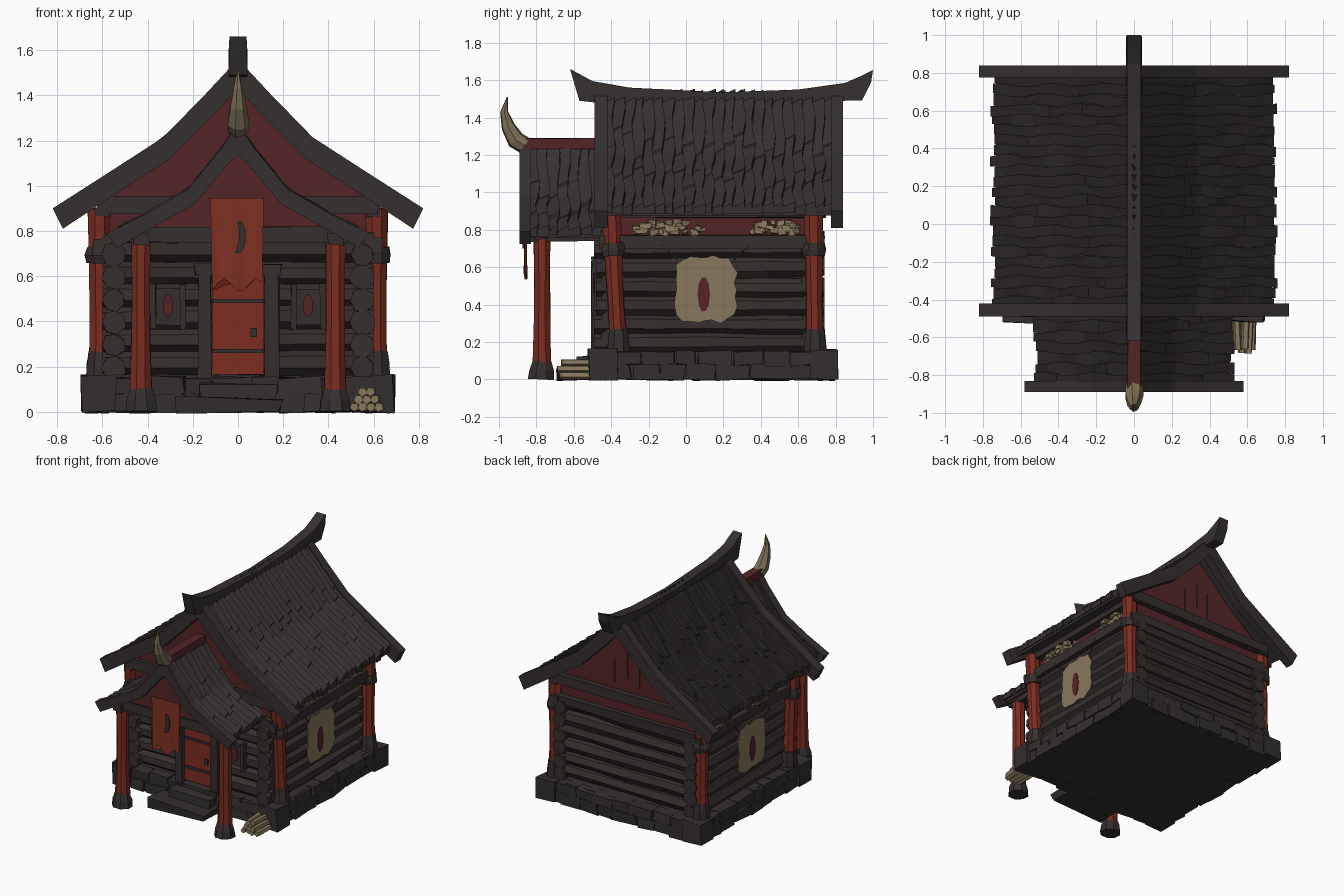
import bpy, bmesh, math, random
from mathutils import Vector as V

random.seed(4)
R = random.uniform
if "Cube" in bpy.data.objects:
    bpy.data.objects.remove(bpy.data.objects["Cube"])


def material(name, *rgb):
    m = bpy.data.materials.new(name)
    m.use_nodes = True
    m.diffuse_color = (*rgb, 1)
    m.node_tree.nodes["Principled BSDF"].inputs["Base Color"].default_value = (*rgb, 1)
    return m


ROOF = material("dark shingle", .036, .029, .030)
STONE = material("dark stone", .033, .028, .027)
LOG = material("dark log", .036, .028, .026)
RED = material("red paint", .20, .026, .015)
CLOTH = material("red cloth", .21, .030, .016)
MAROON = material("dark red panel", .088, .018, .018)
TAN = material("tan hide", .25, .19, .11)
BONE = material("bone", .20, .16, .09)


def build(name, lofts, mat):
    """Skin each list of rings and cap its ends, all in one object."""
    bm = bmesh.new()
    for rings in lofts:
        vs = [[bm.verts.new(p) for p in ring] for ring in rings]
        n = len(vs[0])
        for a, b in zip(vs, vs[1:]):
            for i in range(n):
                j = (i + 1) % n
                bm.faces.new((a[i], a[j], b[j], b[i]))
        bm.faces.new(vs[0])
        bm.faces.new(vs[-1])
    bmesh.ops.recalc_face_normals(bm, faces=bm.faces)
    me = bpy.data.meshes.new(name)
    bm.to_mesh(me)
    bm.free()
    me.materials.append(mat)
    ob = bpy.data.objects.new(name, me)
    bpy.context.collection.objects.link(ob)
    return ob


def block(x, y, z, sx, sy, sz, j=0):
    """Box by centre and size, with jittered corners."""
    return [[V((x + a * sx / 2 + R(-j, j), y + b * sy / 2 + R(-j, j), z + c * sz / 2 + R(-j, j)))
             for a, b in ((-1, -1), (1, -1), (1, 1), (-1, 1))] for c in (-1, 1)]


def rod(a, b, radii, n=7, j=0):
    """Round bar from a to b through evenly spaced radii."""
    a, b = V(a), V(b)
    d = (b - a).normalized()
    u = d.cross(V((0, 0, 1)) if abs(d.z) < .9 else V((0, 1, 0))).normalized()
    w = d.cross(u)
    out = []
    for k, r in enumerate(radii):
        c = a.lerp(b, k / (len(radii) - 1))
        out.append([c + (u * math.cos(t) + w * math.sin(t)) * (r + R(-j, j))
                    for t in (i * math.tau / n + .4 for i in range(n))])
    return out


def prism(pts, axis, lo, hi):
    """Extrude a 2D outline along x or y."""
    return [[V((d, p, q)) if axis == "x" else V((p, d, q)) for p, q in pts] for d in (lo, hi)]


def height(prof, x):
    for (a, za), (b, zb) in zip(prof, prof[1:]):
        if x <= b:
            break
    return za + (zb - za) * (x - a) / (b - a)


# Roofs: overlapping rough shingles, a deck under them and gable boards
def roof(name, prof, y0, y1, rows, xmax, drop):
    lofts = []
    step = (y1 - y0) / rows
    for s in (-1, 1):
        phase = [R(0, 6) for _ in range(rows + 1)]
        for r in range(rows):
            cuts = [.0, R(.25, .45) * xmax, R(.55, .8) * xmax, xmax + R(-.015, .012)]
            for a, b in zip(cuts, cuts[1:]):
                rings, lift = [], R(0, .008)
                for k in range(5):
                    x = a + (b - a) * k / 4
                    z = height(prof, x) - drop
                    ya, yb = (y0 + q * step + .009 * math.sin(x * 22 + phase[q]) + R(-.003, .003)
                              for q in (r, r + 1))
                    t = lift + .006 * k / 4
                    rings.append([V((s * x, ya, z - .03)), V((s * x, ya, z + t - .008)),
                                  V((s * x, yb, z + t + .016)), V((s * x, yb, z - .03))])
                lofts.append(rings)
    build(name + "_shingles", lofts, ROOF)
    build(name + "_deck", [[[V((s * x, y, height(prof, x) - drop - o)) for y, o in
                             ((y0, .012), (y1, .012), (y1, .05), (y0, .05))]
                            for x in [p[0] for p in prof[:-1]] + [xmax - .02]] for s in (-1, 1)], ROOF)


def gable_boards(name, outer, inner, y0, y1):
    build(name, [[[V((s * p[0], y0, p[1])), V((s * p[0], y1, p[1])), V((s * q[0], y1, q[1])),
                   V((s * q[0], y0, q[1]))] for p, q in zip(outer, inner)] for s in (-1, 1)], ROOF)


main = [(0, 1.56), (.14, 1.41), (.33, 1.215), (.57, 1.06), (.82, .9)]
main_in = [(0, 1.43), (.12, 1.3), (.30, 1.12), (.54, .965), (.775, .81)]
porch = [(0, 1.28), (.07, 1.17), (.22, .985), (.4, .88), (.58, .79)]
porch_in = [(0, 1.14), (.05, 1.09), (.19, .92), (.37, .82), (.535, .725)]
roof("main_roof", main, -.44, .79, 23, .75, .03)
roof("porch_roof", porch, -.85, -.40, 8, .525, .02)
gable_boards("front_gable_boards", main, main_in, -.49, -.42)
gable_boards("back_gable_boards", main, main_in, .775, .84)
gable_boards("porch_gable_boards", porch, porch_in, -.89, -.83)

# Ridge beam with upswept ends, given as (top y, top z, bottom y, bottom z)
ridge = [(-.62, 1.66, -.57, 1.49), (-.5, 1.595, -.48, 1.48), (-.3, 1.56, -.3, 1.46), (.2, 1.535, .2, 1.45),
         (.6, 1.55, .6, 1.46), (.85, 1.585, .85, 1.49), (.93, 1.62, .94, 1.49), (1, 1.655, .99, 1.59)]
build("ridge_beam", [[[V((-.038, a, b)), V((.038, a, b)), V((.042, c, d)), V((-.042, c, d))]
                      for a, b, c, d in ridge]], ROOF)
build("porch_ridge_beam", [block(0, -.66, 1.26, .065, .46, .06, .004)], MAROON)

# Horn over the porch
horn = [(-.86, 1.25, .048), (-.91, 1.28, .05), (-.95, 1.35, .038), (-.972, 1.43, .022), (-.955, 1.51, .003)]
rings = []
for i, (y, z, r) in enumerate(horn):
    p, q = horn[max(i - 1, 0)], horn[min(i + 1, 4)]
    n = V((0, -(q[1] - p[1]), q[0] - p[0])).normalized()
    rings.append([V((0, y, z)) + V((1, 0, 0)) * r * math.cos(t) + n * r * math.sin(t)
                  for t in (k * math.tau / 7 for k in range(7))])
build("horn", [rings], BONE)

# Stone foundation: core plus rough blocks round the edge
build("foundation_core", [block(0, .145, .075, 1.28, 1.23, .15)], STONE)
stones = []


def stone_row(lo, hi, place):
    for z, h in ((.04, .08), (.115, .075)):
        a = lo
        while a < hi - .04:
            b = min(hi, a + R(.1, .22))
            stones.append(place((a + b) / 2, b - a - .006, z, h))
            a = b


for s in (-1, 1):
    stone_row(-.44, .74, lambda c, w, z, h: block(s * .625, c, z, R(.08, .11), w, h, .009))
    yy = -.465 if s < 0 else .755
    stone_row(-.6, .6, lambda c, w, z, h: block(c, yy, z, w, R(.07, .1), h, .009))
    for y in (-.445, .735):
        stones.append(block(s * .615, y, .08, .15, .15, .16, .008))
build("foundation_stones", stones, STONE)
build("door_steps", [block(-.04, -.59, .03, .46, .19, .06, .012),
                     block(0, -.53, .08, .34, .12, .1, .01)], STONE)

# Walls: core, stacked logs and beams
build("wall_core", [block(0, .13, .42, 1.08, 1.04, .66)], LOG)
build("upper_wall_band", [block(0, .13, .82, 1.14, 1.04, .16)], MAROON)
logs = []
for i in range(6):
    z = .195 + i * .1
    rad = lambda: [R(.05, .06) for _ in range(5)]
    for s in (-1, 1):
        logs.append(rod((s * .55, -.485 + R(-.01, .01), z), (s * .55, .74, z + R(-.01, .01)), rad(), 7, .004))
    for y in (-.40, .67):
        logs.append(rod((-.60, y, z + .02), (.60, y, z + R(.01, .03)), rad(), 7, .004))
build("wall_logs", logs, LOG)
beams = [block(0, y, .915, 1.24, .06, .07, .005) for y in (-.43, .72)]
beams += [block(s * .6, .14, .735, .08, 1.2, .07, .006) for s in (-1, 1)]
beams += [block(0, y, .755, 1.2, .09, .07, .006) for y in (-.41, .69)]
beams += [block(s * .60, .145, .885, .06, 1.2, .04, .004) for s in (-1, 1)]
build("wall_beams", beams, LOG)

# Gable panels
half = [(.6, .78), (.6, .93), (.31, 1.15), (.12, 1.34)]
tri = half + [(0, 1.46)] + [(-x, z) for x, z in half[::-1]]
build("gable_panels", [prism(tri, "y", -.42, -.39), prism(tri, "y", .67, .70)], MAROON)
build("gable_plank_gaps", [block(x, .702, z, .008, .006, h) for x, z, h in
                           ((-.1, 1.1, .2), (0, 1.15, .2), (.11, 1.08, .18))], ROOF)
small = [(.44, .8), (.36, .85), (.2, .95)]
build("porch_gable_panel", [prism(small + [(0, 1.17)] + [(-x, z) for x, z in small[::-1]],
                                  "y", -.80, -.78)], MAROON)

# Corner posts and porch posts, with dark collars and feet
posts, collars, feet = [], [], []
for s in (-1, 1):
    for y, lean in ((-.36, -.04), (.69, -.01)):
        x = s * .612
        posts.append(rod((x, y, .14), (x, y + lean, .9), [.052, .046, .049, .056], 8, .003))
        collars.append(rod((x, y + lean * .7, .66), (x, y + lean * .8, .73), [.06, .068, .06], 8, .005))
        collars.append(rod((x, y, .15), (x, y, .27), [.066, .06, .054], 8, .004))
    posts.append(rod((s * .43, -.77, .06), (s * .43, -.77, .76), [.053, .046, .045, .047], 8, .003))
    feet.append(rod((s * .43, -.775, 0), (s * .43, -.77, .1), [.075, .068, .05], 8, .004))
build("posts", posts, RED)
build("post_collars", collars, LOG)
build("porch_post_feet", feet, STONE)
build("porch_beams", [block(0, -.78, .785, .98, .07, .07, .005)] +
      [block(s * .43, -.62, .765, .07, .44, .05, .005) for s in (-1, 1)], LOG)

# Door with frame, bands and ring pull
build("door", [block(0, -.46, .38, .23, .03, .43)], RED)
build("door_frame", [block(s * .15, -.47, .38, .06, .07, .5, .006) for s in (-1, 1)] +
      [block(0, -.47, .63, .38, .07, .05, .005)], LOG)
build("door_bands", [block(0, -.479, z, .22, .01, .018) for z in (.27, .49)] +
      [block(.07, -.482, .35, .03, .012, .04)], ROOF)

# Windows: frames with painted ovals
frames, ovals = [], []
for s in (-1, 1):
    x = s * .31
    frames.append(block(x, -.455, .465, .13, .04, .16, .004))
    frames += [block(x + t * .065, -.465, .465, .024, .05, .2, .004) for t in (-1, 1)]
    ovals.append(prism([(x + .022 * math.cos(k * .63), .47 + .052 * math.sin(k * .63))
                        for k in range(10)], "y", -.483, -.475))
build("window_frames", frames, LOG)
build("window_ovals", ovals, MAROON)

# Cloth banner with rippled face and ragged hem, and its crescent
rings = []
for k in range(7):
    t, row = k / 6, []
    for side in (0, 1):
        for i in range(9):
            u = (i if side == 0 else 8 - i) / 4 - 1
            hem = .03 * math.sin(u * 5 + 1) * t ** 4
            row.append(V((.118 * u * (1 - .06 * t) - .004, -.862 + .006 * math.sin(u * 6) * t + side * .008,
                          .945 - .385 * t - hem)))
    rings.append(row)
build("banner", [rings], CLOTH)
arc = [(.035 * math.cos(a), .775 + .075 * math.sin(a)) for a in (-1.9 + k * .45 for k in range(8))]
arc += [(-.01 + .015 * math.cos(a), .785 + .06 * math.sin(a)) for a in (1.1 - k * .5 for k in range(5))]
build("banner_crescent", [prism(arc, "y", -.874, -.866)], ROOF)

# Stretched hides with painted ovals and cords, and loose stones under the eaves
hides, marks, cords, rubble = [], [], [], []
for s in (-1, 1):
    outline = []
    for k in range(28):
        a = k * math.tau / 28
        r = (abs(math.cos(a)) ** 5 + abs(math.sin(a)) ** 5) ** -.2 * R(.9, 1.03)
        outline.append((.105 + .168 * r * math.cos(a), .48 + .18 * r * math.sin(a)))
    hides.append(prism(outline, "x", s * .618, s * .626))
    marks.append(prism([(.095 + .033 * math.cos(k * .63), .455 + .095 * math.sin(k * .63))
                        for k in range(10)], "x", s * .622, s * .630))
    for d in (-1, 1):
        cords.append(rod((s * .622, .105 + d * .15, .64), (s * .64, .105 + d * .23, .72), [.005, .005], 4))
    for lo, hi in ((-.28, .1), (.35, .6)):
        for _ in range(34):
            y, f = R(lo, hi), R(.02, .045)
            z = .785 + R(0, .065) * math.sin(math.pi * (y - lo) / (hi - lo)) ** .5
            rubble.append(block(s * R(.585, .62), y, z, .04, f, f * .8, .008))
build("hides", hides, TAN)
build("hide_marks", marks, MAROON)
build("hide_cords", cords, LOG)
build("eave_stones", rubble, TAN)

# Firewood stack
wood = []
for row, n in ((0, 4), (1, 3), (2, 2)):
    for i in range(n):
        x, y = .515 + i * .036 + row * .018, R(-.69, -.66)
        wood.append(rod((x, y, .021 + row * .034), (x + R(-.01, .01), -.5, .021 + row * .034), [.021, .02], 5, .002))
build("firewood", wood, TAN)
